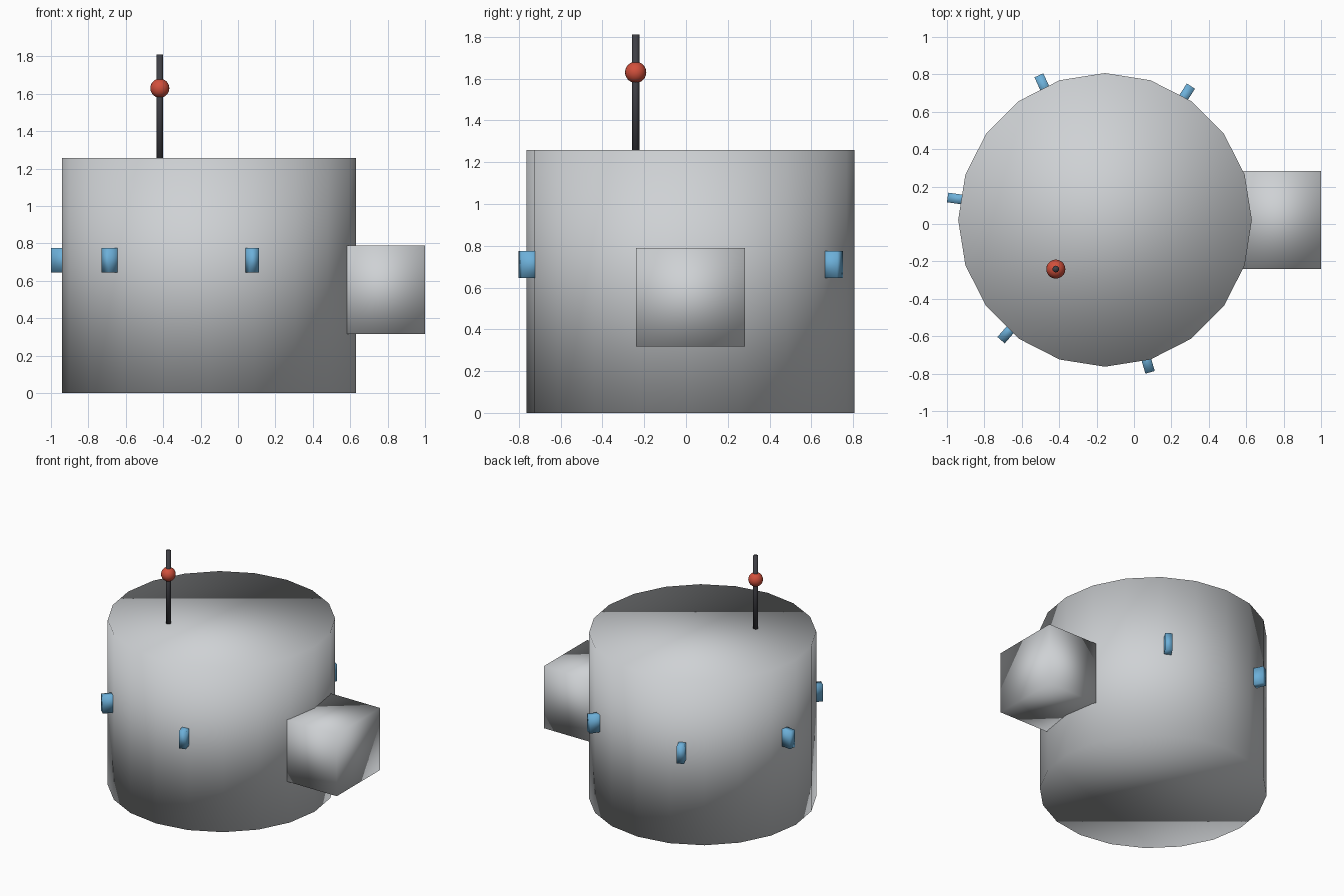
import bpy
from math import cos, sin

cube = bpy.data.objects.get("Cube")
if cube:
    bpy.data.objects.remove(cube, do_unlink=True)


def material(name, rgb):
    mat = bpy.data.materials.new(name)
    mat.use_nodes = True
    mat.diffuse_color = (*rgb, 1)
    mat.node_tree.nodes["Principled BSDF"].inputs["Base Color"].default_value = (*rgb, 1)
    return mat


GREY = material("light grey", (0.62, 0.64, 0.66))
BLUE = material("window blue", (0.15, 0.43, 0.69))
DARK = material("dark metal", (0.05, 0.05, 0.06))
RED = material("lamp red", (0.64, 0.08, 0.045))


def finish(name, mat):
    """Name and colour the new part, with rounded shading across every edge."""
    ob = bpy.context.object
    ob.name = ob.data.name = name
    ob.data.materials.append(mat)
    ob.data.shade_smooth()
    return ob


def box(name, mat, size, location, turn=0):
    bpy.ops.mesh.primitive_cube_add(size=1, location=location, rotation=(0, 0, turn))
    bpy.context.object.scale = size
    bpy.ops.object.transform_apply(location=False, rotation=False, scale=True)
    return finish(name, mat)


def cylinder(name, mat, sides, radius, bottom, top, x, y):
    bpy.ops.mesh.primitive_cylinder_add(vertices=sides, radius=radius, depth=top - bottom,
                                        location=(x, y, (bottom + top) / 2))
    return finish(name, mat)


CX, CY = -0.155, 0.022  # drum centre
RADIUS = 0.785

# Main drum, with a vertex on the +x side
cylinder("drum_body", GREY, 20, RADIUS, 0, 1.257, CX, CY)

# Block on the left side
box("side_block", GREY, (0.45, 0.523, 0.472), (0.775, CY, 0.553))

# Small windows, one radian apart around the drum
for i in range(1, 6):
    box(f"window_{i}", BLUE, (0.13, 0.052, 0.13),
        (CX + RADIUS * cos(i), CY + RADIUS * sin(i), 0.71), i)

# Antenna and its lamp
AX, AY = -0.418, -0.241
cylinder("antenna_rod", DARK, 10, 0.018, 1.22, 1.81, AX, AY)
bpy.ops.mesh.primitive_uv_sphere_add(segments=20, ring_count=12, radius=0.051,
                                     location=(AX, AY, 1.63))
finish("antenna_lamp", RED)
